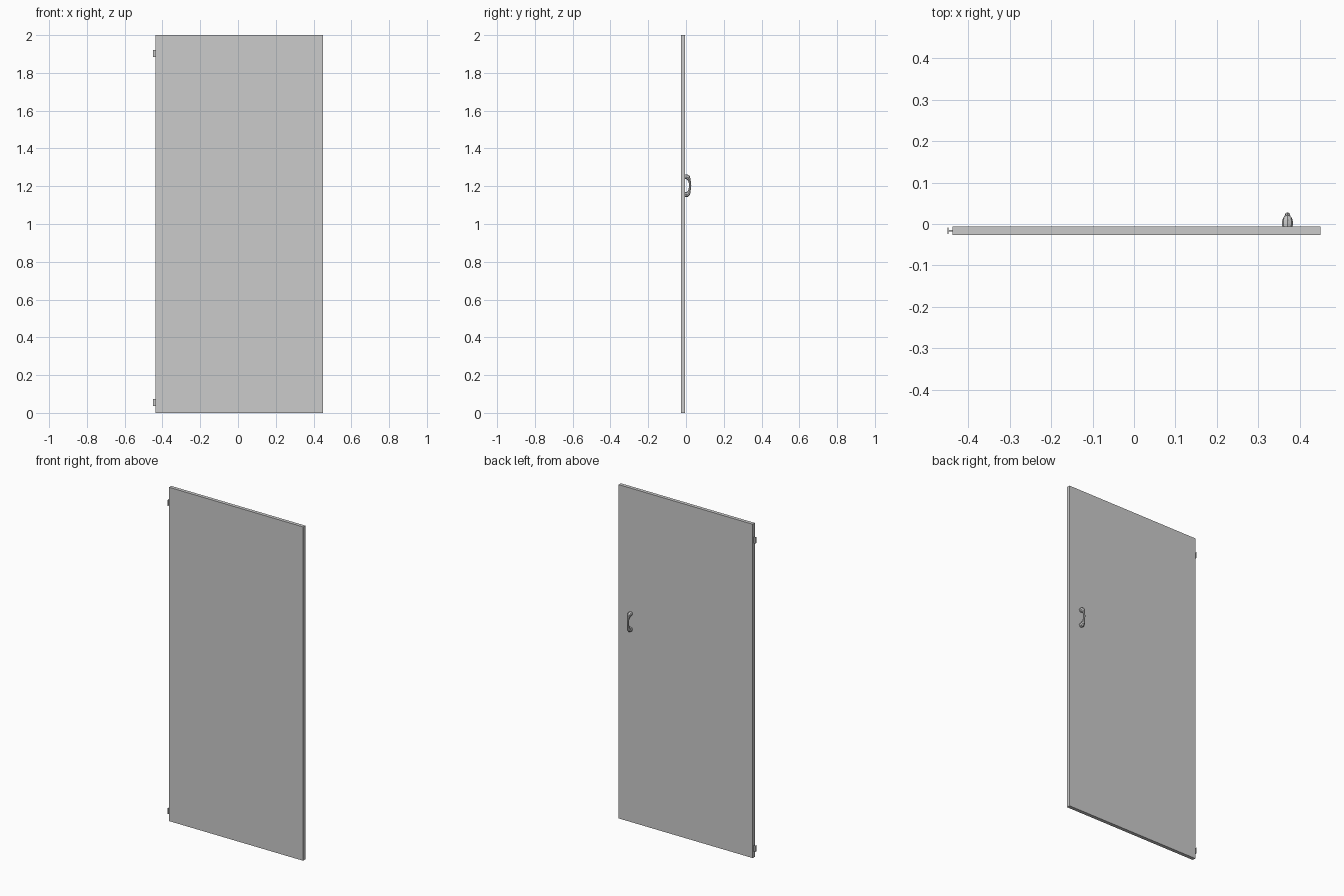
import bpy

if "Cube" in bpy.data.objects:
    bpy.data.objects.remove(bpy.data.objects["Cube"])

def box(name, x0, x1, y0, y1, z0, z1):
    bpy.ops.mesh.primitive_cube_add(size=1, location=((x0+x1)/2, (y0+y1)/2, (z0+z1)/2))
    o = bpy.context.object
    o.name = name
    o.scale = (x1-x0, y1-y0, z1-z0)
    bpy.ops.object.transform_apply(location=False, rotation=False, scale=True)
    return o

# door slab
box("door_panel", -0.438, 0.45, -0.027, -0.006, 0, 2)

# T-shaped hinges: outer plate plus thin web into the slab edge
for label, z in (("lower", 0.055), ("upper", 1.902)):
    box(label + "_hinge_plate", -0.45, -0.4475, -0.024, -0.009, z-0.018, z+0.018)
    box(label + "_hinge_web", -0.448, -0.436, -0.0185, -0.0145, z-0.018, z+0.018)

# bowed pull handle: path as y, z offset from centre, radius; mirrored about its middle
half = [(-0.008, 0.047, 0.012), (-0.002, 0.047, 0.013), (0.006, 0.0465, 0.013),
        (0.012, 0.042, 0.0115), (0.016, 0.032, 0.008), (0.020, 0.018, 0.006)]
path = half + [(0.022, 0, 0.006)] + [(y, -z, r) for y, z, r in reversed(half)]
cu = bpy.data.curves.new("pull_handle", 'CURVE')
cu.dimensions = '3D'
cu.bevel_depth = 1
cu.bevel_resolution = 2
cu.use_fill_caps = True
sp = cu.splines.new('POLY')
sp.points.add(len(path) - 1)
for p, (y, z, r) in zip(sp.points, path):
    p.co = (0.37, y, 1.203 + z, 1)
    p.radius = r
handle = bpy.data.objects.new("pull_handle", cu)
bpy.context.collection.objects.link(handle)
bpy.ops.object.select_all(action='DESELECT')
handle.select_set(True)
bpy.context.view_layer.objects.active = handle
bpy.ops.object.convert(target='MESH')
bpy.ops.object.shade_smooth_by_angle()
